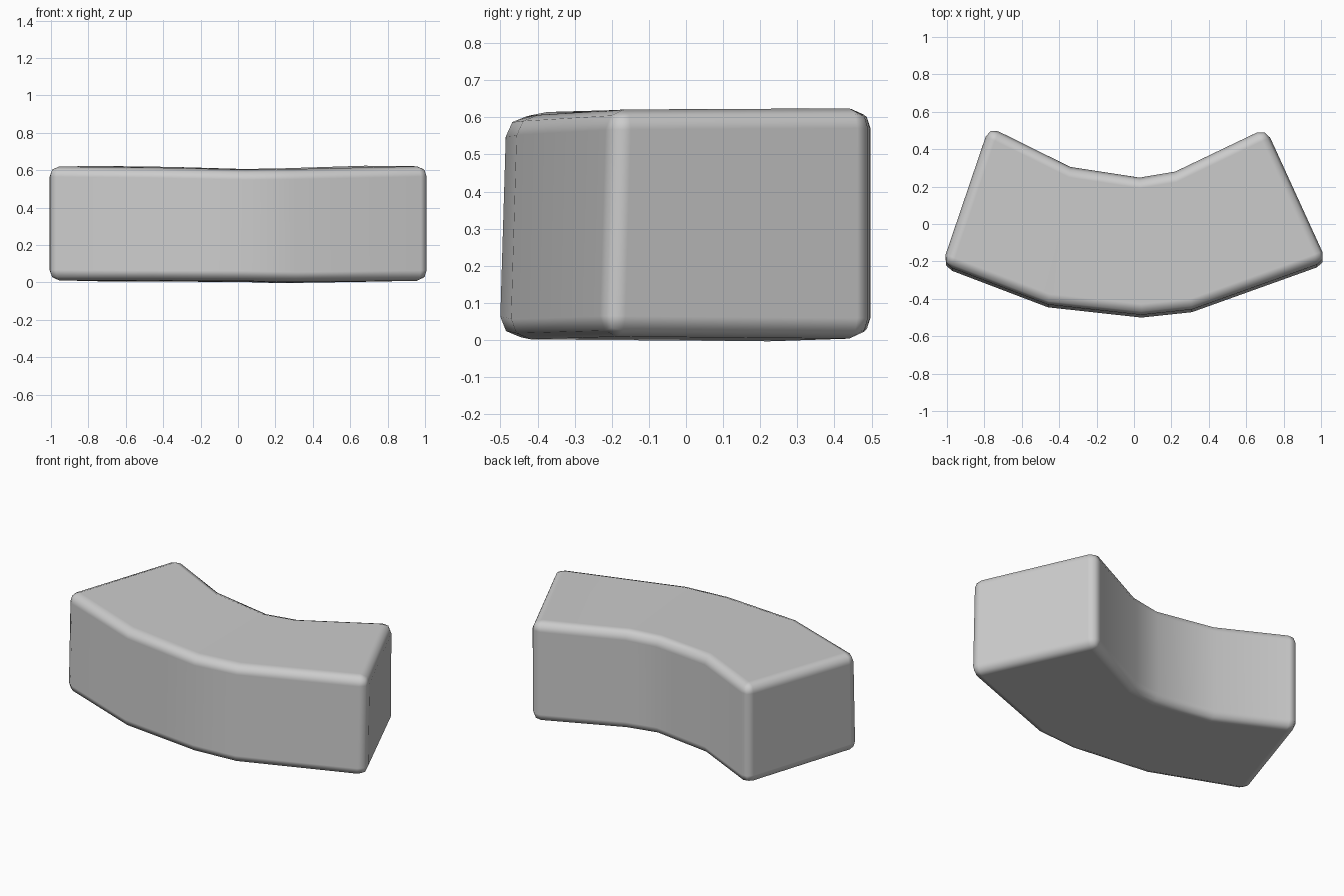
import bpy, bmesh

if "Cube" in bpy.data.objects:
    bpy.data.objects.remove(bpy.data.objects["Cube"])

# Matching points along the inner (back) and outer (front) arcs, with floor and top height
stations = [
    ((-0.775, 0.520), (-1.025, -0.232), 0.012, 0.624),
    ((-0.340, 0.305), (-0.460, -0.447), 0.010, 0.618),
    ((0.030, 0.248), (0.040, -0.502), 0.008, 0.607),
    ((0.220, 0.280), (0.310, -0.473), 0.002, 0.610),
    ((0.705, 0.512), (1.030, -0.215), 0.010, 0.626),
]

# Curved block: a four-sided section swept through the stations
bm = bmesh.new()
rings = []
for back, front, low, high in stations:
    rings.append([bm.verts.new(p) for p in (
        (*front, low), (*back, low - 0.006),
        (*back, high), (front[0], front[1] + 0.018, high - 0.004))])
for a, b in zip(rings, rings[1:]):
    for i in range(4):
        j = (i + 1) % 4
        bm.faces.new((a[i], a[j], b[j], b[i]))
bm.faces.new(rings[0])
bm.faces.new(rings[-1])
bmesh.ops.recalc_face_normals(bm, faces=bm.faces)

mesh = bpy.data.meshes.new("curved_block")
bm.to_mesh(mesh)
bm.free()
block = bpy.data.objects.new("curved_block", mesh)
bpy.context.collection.objects.link(block)

# Softly worn edges
bevel = block.modifiers.new("rounded_edges", 'BEVEL')
bevel.width = 0.055
bevel.segments = 2
bevel.limit_method = 'ANGLE'
bevel.angle_limit = 0.8
bevel.harden_normals = True
for p in mesh.polygons:
    p.use_smooth = True
